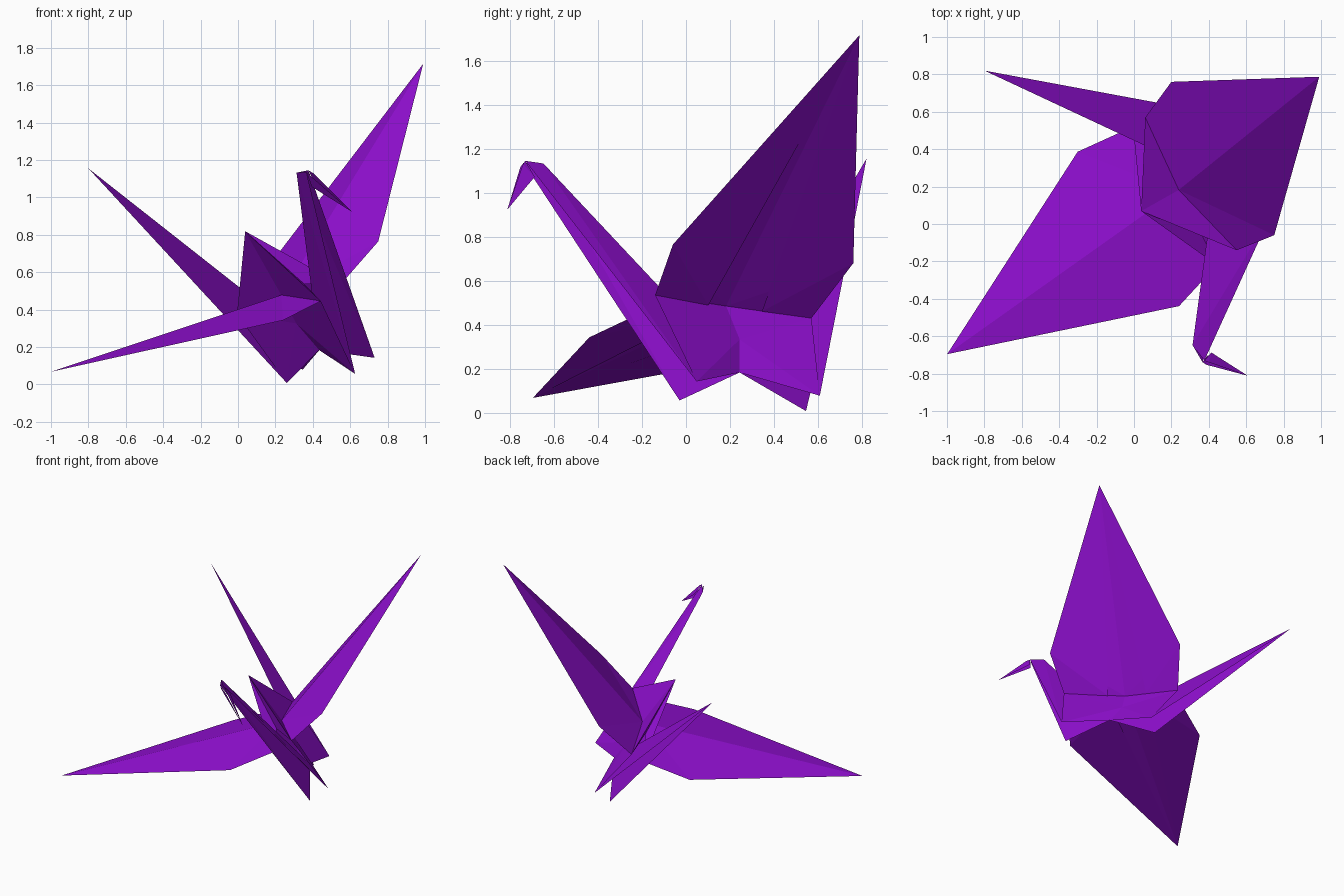
import bpy
from mathutils import Vector, Matrix

if "Cube" in bpy.data.objects:
    bpy.data.objects.remove(bpy.data.objects["Cube"])

# Folded paper bird, modelled as one symmetric half in its own frame
# (side, tailward, up), then mirrored and tilted into its resting pose.
SIDE = Vector((0.668, 0.498, 0.553)).normalized()
TAIL = Vector((-0.592, 0.806, -0.0105))
TAIL = (TAIL - SIDE * TAIL.dot(SIDE)).normalized()
UP = SIDE.cross(TAIL)
POSE = Matrix.Translation(SIDE * 0.513) @ Matrix((SIDE, TAIL, UP)).transposed().to_4x4()

paper = bpy.data.materials.new("purple_paper")
paper.diffuse_color = (0.29, 0.005, 0.66, 1)
paper.use_nodes = True
paper.node_tree.nodes["Principled BSDF"].inputs["Base Color"].default_value = paper.diffuse_color

# Shared fold points of the half (side, tailward, up)
P = {
    "apex": (0, 0.024, 0.643),
    "centre": (0.006, 0, 0.238),
    "pinch": (0.006, 0.004, 0.056),
    "notch": (0, -0.063, -0.121),
    "wing_tip": (1.489, 0.03, 0.73),
    "lead_out": (0.381, -0.50, 0.318),
    "lead_in": (0.08, -0.444, 0.243),
    "trail_out": (0.375, 0.487, 0.233),
    "trail_in": (0.049, 0.419, 0.149),
    "flap_lead": (0.03, -0.12, 0.225),
    "flap_trail": (0.03, 0.17, 0.195),
    "foot_front": (0.078, -0.395, -0.226),
    "foot_back": (0.063, 0.285, -0.285),
    "gusset_front": (0, -0.25, 0.30),
    "gusset_back": (0, 0.22, 0.26),
    "crown": (0.008, -0.823, 1.018),
    "nape": (0, -0.719, 1.01),
    "brow": (0.012, -0.847, 0.997),
    "chin": (0.014, -0.81, 0.927),
    "beak_tip": (0, -1.024, 0.755),
    "tail_tip": (0, 1.122, 1.06),
}


def sheet(name, out, *faces):
    """Mirrored paper part; every face is turned towards the direction out."""
    names = sorted({n for f in faces for n in f.split()})
    idx = []
    for f in faces:
        keys = f.split()
        a, b, c = (Vector(P[k]) for k in keys[:3])
        if (b - a).cross(c - a).dot(Vector(out)) < 0:
            keys.reverse()
        idx.append([names.index(k) for k in keys])
    mesh = bpy.data.meshes.new(name)
    mesh.from_pydata([P[n] for n in names], [], idx)
    mesh.materials.append(paper)
    ob = bpy.data.objects.new(name, mesh)
    bpy.context.collection.objects.link(ob)
    ob.matrix_world = POSE
    mirror = ob.modifiers.new("Mirror", 'MIRROR')
    mirror.use_mirror_merge = False
    return ob


# Wings: creased upper layer and the two folded flaps beneath
sheet("wings", (0, 0, 1),
      "wing_tip lead_out centre", "lead_out lead_in centre",
      "wing_tip trail_out centre", "trail_out trail_in centre")
sheet("wing_flaps", (0, 0, -1),
      "wing_tip lead_out flap_lead", "lead_out lead_in flap_lead",
      "wing_tip trail_out flap_trail", "trail_out trail_in flap_trail")

# Hump on the back, with the folds tucked inside its open ends
sheet("back_hump", (1, 0, 0), "apex centre lead_in", "apex centre trail_in")
sheet("front_gusset", (0, -1, 0), "apex lead_in gusset_front")
sheet("rear_gusset", (0, 1, 0), "apex trail_in gusset_back")

# Body sides, pinched in the middle
sheet("body_sides", (1, 0, 0),
      "lead_in centre pinch", "lead_in pinch foot_front", "pinch notch foot_front",
      "trail_in centre pinch", "trail_in pinch foot_back", "pinch notch foot_back")

# Neck, head and tail: narrow folded strips, open along the lower edge
sheet("neck", (1, 0, 0), "nape notch foot_front", "nape foot_front crown")
sheet("head", (1, 0, 0), "crown brow chin", "brow beak_tip chin")
sheet("tail", (1, 0, 0), "tail_tip notch foot_back")
